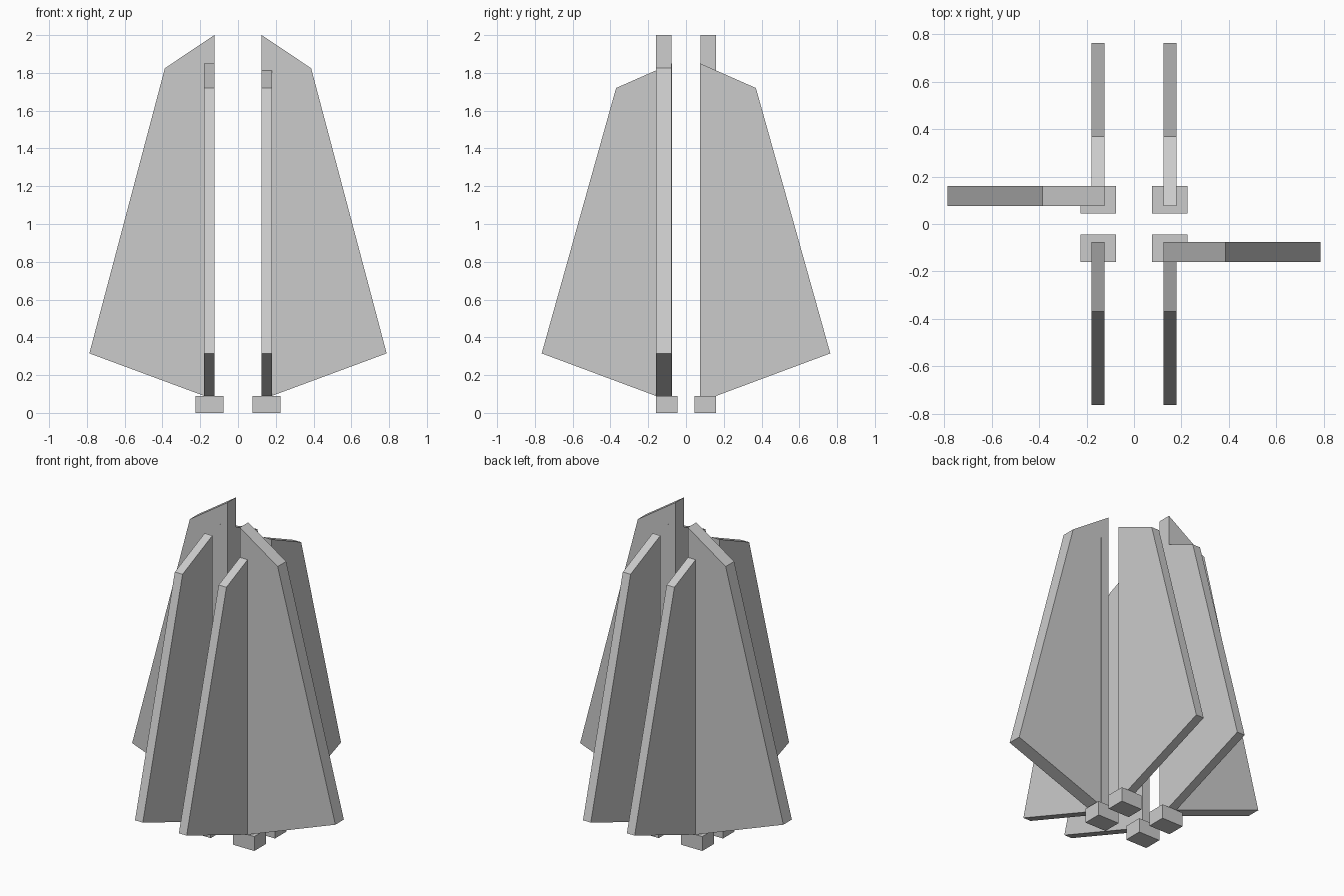
import bpy, bmesh

if "Cube" in bpy.data.objects:
    bpy.data.objects.remove(bpy.data.objects["Cube"])

# radial outlines: (distance from centre, height)
FRONT_BACK_FIN = [(0.075, 0.09), (0.16, 0.09), (0.764, 0.315), (0.37, 1.72), (0.075, 1.85)]
SIDE_FIN = [(0.125, 0.09), (0.179, 0.09), (0.787, 0.315), (0.387, 1.825), (0.125, 2.0)]


def prism(name, loop, offset):
    """Extrude a planar loop of 3D points along offset."""
    bm = bmesh.new()
    face = bm.faces.new([bm.verts.new(p) for p in loop])
    ext = bmesh.ops.extrude_face_region(bm, geom=[face])
    verts = [g for g in ext["geom"] if isinstance(g, bmesh.types.BMVert)]
    bmesh.ops.translate(bm, verts=verts, vec=offset)
    bmesh.ops.recalc_face_normals(bm, faces=bm.faces)
    mesh = bpy.data.meshes.new(name)
    bm.to_mesh(mesh)
    bm.free()
    obj = bpy.data.objects.new(name, mesh)
    bpy.context.collection.objects.link(obj)


# four front/back fins, each standing over a small foot block
for sx, side in ((-1, "left"), (1, "right")):
    for sy, end in ((-1, "front"), (1, "back")):
        prism(f"{end}_{side}_fin",
              [(sx * 0.125, sy * r, z) for r, z in FRONT_BACK_FIN], (sx * 0.054, 0, 0))
        prism(f"{end}_{side}_foot",
              [(sx * x, sy * y, 0) for x, y in
               ((0.077, 0.045), (0.225, 0.045), (0.225, 0.16), (0.077, 0.16))], (0, 0, 0.09))

# two taller side fins, placed diagonally opposite each other
for s, side in ((-1, "left"), (1, "right")):
    prism(f"{side}_side_fin", [(s * r, -s * 0.076, z) for r, z in SIDE_FIN], (0, -s * 0.084, 0))
